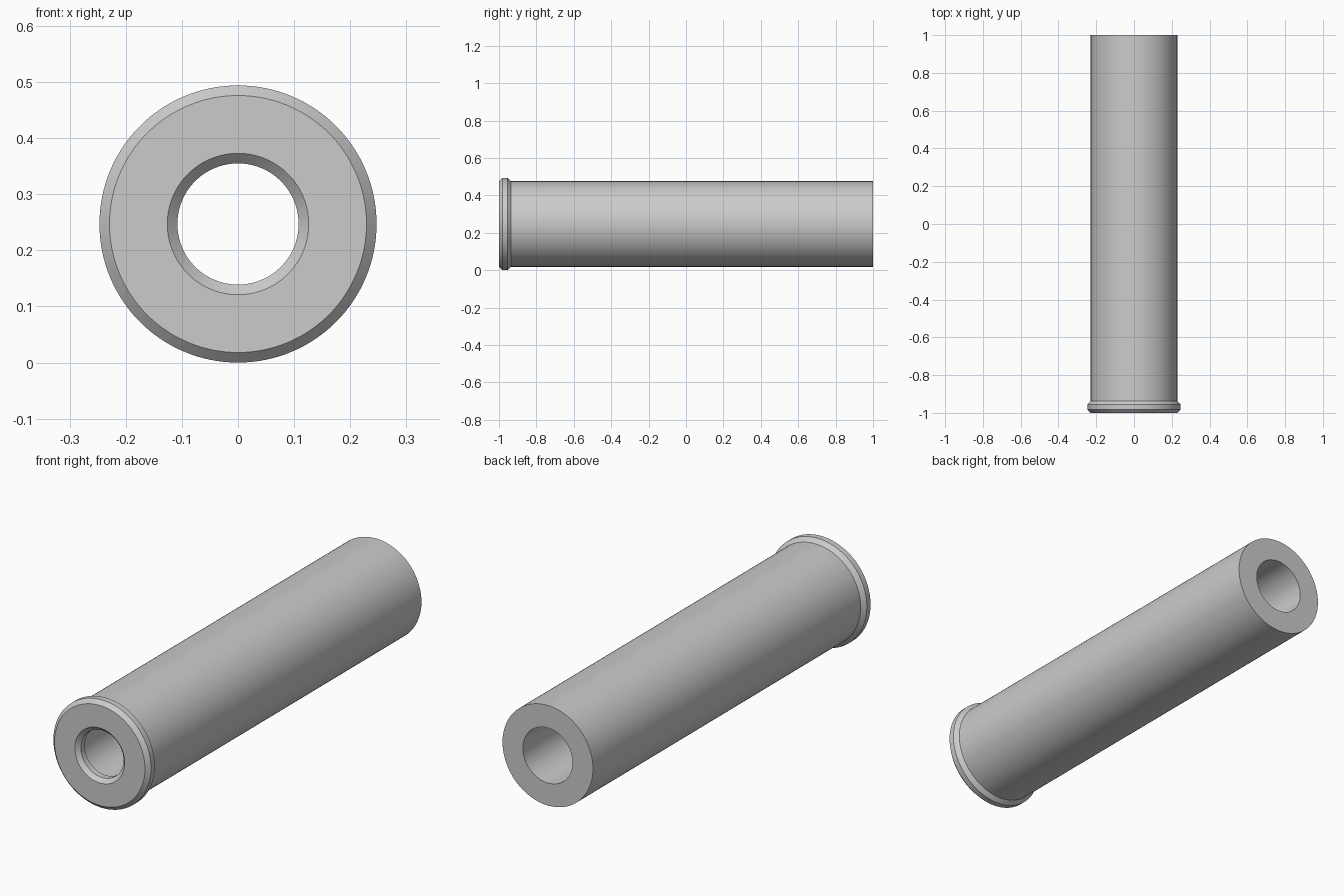
import bpy, bmesh
from math import cos, sin, tau, radians

if "Cube" in bpy.data.objects:
    bpy.data.objects.remove(bpy.data.objects["Cube"])

SEGMENTS = 128
R_OUT, R_IN = 0.229, 0.126      # tube wall
LIP = 0.018                     # lip rise on both sides of the wall
CENTRE_Z = R_OUT + LIP

# closed wall profile as (radius, y): outside front to back, then bore back to front
lip_y = [-1.0, -0.982, -0.955, -0.936]
rise = [0, LIP, LIP, 0]
profile = [(R_OUT + d, y) for d, y in zip(rise, lip_y)]
profile += [(R_OUT, 1.0), (R_IN, 1.0)]
profile += [(R_IN - d, y) for d, y in reversed(list(zip(rise, lip_y)))]

# revolve the profile around the y axis
bm = bmesh.new()
rings = []
for i in range(SEGMENTS):
    a = tau * i / SEGMENTS
    rings.append([bm.verts.new((r * cos(a), y, CENTRE_Z + r * sin(a))) for r, y in profile])
for i in range(SEGMENTS):
    a, b = rings[i], rings[(i + 1) % SEGMENTS]
    for j in range(len(profile)):
        k = (j + 1) % len(profile)
        bm.faces.new((a[j], a[k], b[k], b[j]))
bmesh.ops.recalc_face_normals(bm, faces=bm.faces[:])

# flanged tube
mesh = bpy.data.meshes.new("flanged_tube")
bm.to_mesh(mesh)
bm.free()
tube = bpy.data.objects.new("flanged_tube", mesh)
bpy.context.collection.objects.link(tube)
bpy.context.view_layer.objects.active = tube
tube.select_set(True)
bpy.ops.object.shade_smooth_by_angle(angle=radians(30))
